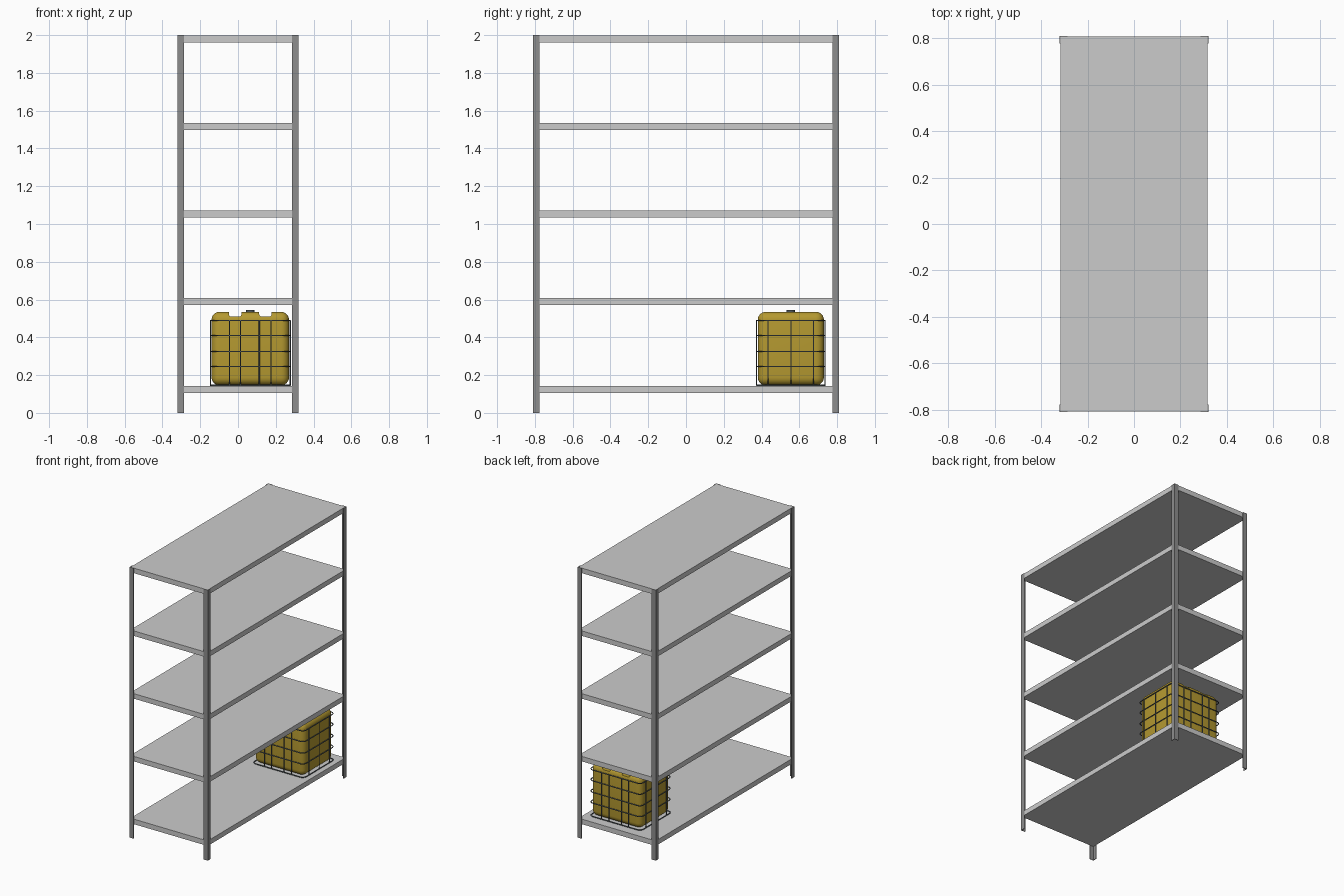
import bpy, bmesh
from math import sin, cos, pi

if "Cube" in bpy.data.objects:
    bpy.data.objects.remove(bpy.data.objects["Cube"])


def material(name, rgb):
    m = bpy.data.materials.new(name)
    m.diffuse_color = (*rgb, 1)
    m.use_nodes = True
    m.node_tree.nodes["Principled BSDF"].inputs["Base Color"].default_value = m.diffuse_color
    return m


DARK = material("dark_steel", (0.27, 0.27, 0.27))
AMBER = material("amber_plastic", (0.46, 0.32, 0.03))
WIRE = material("cage_wire", (0.08, 0.10, 0.11))


def box(name, x, y, z, mat=None, bevel=0, segments=4):
    bpy.ops.mesh.primitive_cube_add(size=1, location=((x[0] + x[1]) / 2, (y[0] + y[1]) / 2, (z[0] + z[1]) / 2))
    o = bpy.context.object
    o.name = name
    o.scale = (x[1] - x[0], y[1] - y[0], z[1] - z[0])
    bpy.ops.object.transform_apply(location=False, rotation=False, scale=True)
    if mat:
        o.data.materials.append(mat)
    if bevel:
        b = o.modifiers.new("round", 'BEVEL')
        b.width, b.segments = bevel, segments
        bpy.ops.object.modifier_apply(modifier="round")
    return o


# L-section corner posts
HX, HY, W, T = 0.32, 0.81, 0.034, 0.004
L = [(0, 0), (W, 0), (W, T), (T, T), (T, W), (0, W)]
for nx, sx in (("left", -1), ("right", 1)):
    for ny, sy in (("front", -1), ("back", 1)):
        bm = bmesh.new()
        f = bm.faces.new([bm.verts.new((sx * (HX - a), sy * (HY - b), 0)) for a, b in L])
        ext = bmesh.ops.extrude_face_region(bm, geom=[f])
        for v in ext["geom"]:
            if isinstance(v, bmesh.types.BMVert):
                v.co.z = 2
        bmesh.ops.recalc_face_normals(bm, faces=bm.faces)
        me = bpy.data.meshes.new(f"{ny}_{nx}_post")
        bm.to_mesh(me)
        bm.free()
        me.materials.append(DARK)
        bpy.context.collection.objects.link(bpy.data.objects.new(me.name, me))

# Five shelf boards
for i in range(5):
    top = 0.143 + i * (1.999 - 0.143) / 4
    box(f"shelf_{i + 1}", (-HX + T, HX - T), (-HY + T, HY - T), (top - 0.037, top))

# Tank: rounded block with two grooves across the top
CX, CY, Z0 = 0.065, 0.555, 0.143
tank = box("tank", (CX - 0.205, CX + 0.205), (CY - 0.175, CY + 0.175), (Z0 + 0.003, 0.535), AMBER, 0.042, 6)
for s in (-1, 1):
    gx = CX + s * 0.08
    cut = box("groove_cutter", (gx - 0.033, gx + 0.033), (CY - 0.3, CY + 0.3), (0.51, 0.6), None, 0.012, 3)
    cut.hide_render = True
    mod = tank.modifiers.new("groove", 'BOOLEAN')
    mod.object, mod.operation, mod.solver = cut, 'DIFFERENCE', 'EXACT'
    bpy.context.view_layer.objects.active = tank
    bpy.ops.object.modifier_apply(modifier="groove")
    bpy.data.objects.remove(cut)
bpy.ops.object.select_all(action='DESELECT')
tank.select_set(True)
bpy.context.view_layer.objects.active = tank
bpy.ops.object.shade_smooth_by_angle()

# Filler cap
bpy.ops.mesh.primitive_cylinder_add(vertices=24, radius=0.022, depth=0.022, location=(CX, CY, 0.535))
cap = bpy.context.object
cap.name = "filler_cap"
cap.data.materials.append(WIRE)
bpy.ops.object.shade_smooth_by_angle()

# Wire cage: rounded hoops and upright bars
cu = bpy.data.curves.new("cage", 'CURVE')
cu.dimensions = '3D'
cu.bevel_depth, cu.bevel_resolution, cu.use_fill_caps = 0.0035, 1, True


def wire(points, closed=False):
    s = cu.splines.new('POLY')
    s.points.add(len(points) - 1)
    for p, c in zip(s.points, points):
        p.co = (*c, 1)
    s.use_cyclic_u = closed


AX, AY, R = 0.211, 0.181, 0.03
for z in (Z0 + 0.0035, 0.245, 0.325, 0.41, 0.49):
    hoop = []
    for q, (sx, sy) in enumerate(((1, 1), (-1, 1), (-1, -1), (1, -1))):
        for k in range(6):
            a = (q + k / 5) * pi / 2
            hoop.append((CX + sx * (AX - R) + R * cos(a), CY + sy * (AY - R) + R * sin(a), z))
    wire(hoop, True)
for s in (-1, 1):
    for dx in (-0.11, -0.052, 0.048, 0.11):
        wire([(CX + dx, CY + s * AY, z) for z in (Z0 + 0.0035, 0.49)])
    for dy in (-0.12, 0, 0.12):
        wire([(CX + s * AX, CY + dy, z) for z in (Z0 + 0.0035, 0.49)])
cage = bpy.data.objects.new("cage", cu)
bpy.context.collection.objects.link(cage)
cu.materials.append(WIRE)
bpy.ops.object.select_all(action='DESELECT')
cage.select_set(True)
bpy.context.view_layer.objects.active = cage
bpy.ops.object.convert(target='MESH')
bpy.ops.object.shade_smooth_by_angle()
